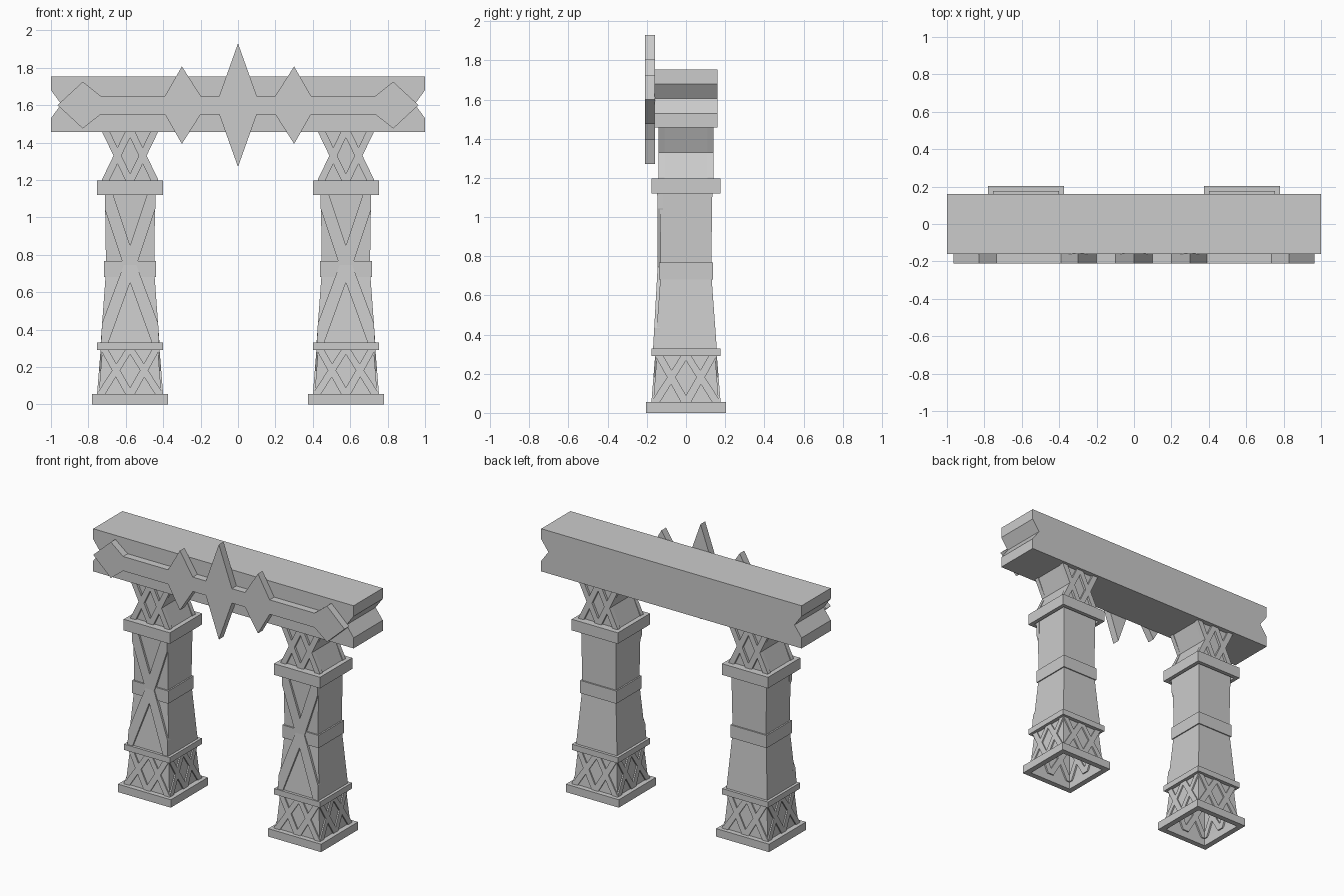
import bpy
import bmesh
from mathutils import Matrix

cube = bpy.data.objects.get("Cube")
if cube:
    bpy.data.objects.remove(cube, do_unlink=True)

stone = bpy.data.materials.new("grey_stone")
stone.use_nodes = True
stone.diffuse_color = (0.6, 0.6, 0.6, 1)
stone.node_tree.nodes["Principled BSDF"].inputs["Base Color"].default_value = (0.6, 0.6, 0.6, 1)


def finish(name, bm, x=0):
    bmesh.ops.recalc_face_normals(bm, faces=bm.faces)
    mesh = bpy.data.meshes.new(name)
    bm.to_mesh(mesh)
    bm.free()
    mesh.materials.append(stone)
    obj = bpy.data.objects.new(name, mesh)
    obj.location.x = x
    bpy.context.collection.objects.link(obj)
    return obj


def loft(bm, rings, caps=True):
    """Join rings of points with quads, optionally closing both ends."""
    rows = [[bm.verts.new(p) for p in ring] for ring in rings]
    n = len(rows[0])
    for a, b in zip(rows, rows[1:]):
        for i in range(n):
            j = (i + 1) % n
            bm.faces.new((a[i], a[j], b[j], b[i]))
    if caps:
        bm.faces.new(rows[0][::-1])
        bm.faces.new(rows[-1])


def square(h, z):
    return [(-h, -h, z), (h, -h, z), (h, h, z), (-h, h, z)]


def extrude_y(bm, outline, y0, y1):
    loft(bm, [[(x, y, z) for x, z in outline] for y in (y0, y1)])


def tapered_box(name, x, z0, z1, h0, h1, caps=True):
    bm = bmesh.new()
    loft(bm, [square(h0, z0), square(h1, z1)], caps)
    return finish(name, bm, x)


def frame(name, x, z0, z1, outer, inner):
    """Square ring with an open middle."""
    bm = bmesh.new()
    rings = [square(inner, z0), square(outer, z0), square(outer, z1), square(inner, z1)]
    loft(bm, rings + rings[:1], False)
    bmesh.ops.remove_doubles(bm, verts=bm.verts, dist=1e-5)
    return finish(name, bm, x)


def clip(poly, sign):
    """Keep the part of a polygon where sign * s <= 1."""
    out = []
    for p, q in zip(poly, poly[1:] + poly[:1]):
        a, b = 1 - sign * p[0], 1 - sign * q[0]
        if a >= 0:
            out.append(p)
        if a * b < 0:
            t = a / (a - b)
            out.append((p[0] + (q[0] - p[0]) * t, p[1] + (q[1] - p[1]) * t))
    return out


def braces(name, x, strips, width, z0, z1, half, out, sides, depth=0.03):
    """Raised diagonal strips on a tapered panel; s runs -1..1 across it."""
    bm = bmesh.new()

    def lerp(pair, z):
        return pair[0] + (pair[1] - pair[0]) * (z - z0) / (z1 - z0)

    for side in sides:
        start = len(bm.verts)
        for s0, s1 in strips:
            poly = [(s0 - width, z0), (s0 + width, z0), (s1 + width, z1), (s1 - width, z1)]
            poly = clip(clip(poly, 1), -1)
            loft(bm, [[(s * lerp(half, z), -lerp(out, z) + d, z) for s, z in poly]
                      for d in (0, depth)])
        bm.verts.ensure_lookup_table()
        bmesh.ops.rotate(bm, verts=bm.verts[start:], cent=(0, 0, 0),
                         matrix=Matrix.Rotation(side * 1.570796, 3, "Z"))
    return finish(name, bm, x)


DOUBLE_X = [(-0.9, 0), (0, -0.9), (0.9, 0), (0, 0.9)]

for label, x in (("left", 0.577), ("right", -0.577)):
    # Hollow plinth with lattice on all four sides
    frame(label + "_base_plate", x, 0, 0.055, 0.203, 0.165)
    tapered_box(label + "_plinth", x, 0.05, 0.3, 0.168, 0.148, False)
    braces(label + "_plinth_lattice", x, DOUBLE_X, 0.13, 0.05, 0.3,
           (0.177, 0.157), (0.177, 0.157), range(4), 0.02)
    tapered_box(label + "_plinth_band", x, 0.29, 0.33, 0.176, 0.176)

    # Shaft with a middle band and a tall cross on the front
    tapered_box(label + "_lower_shaft", x, 0.33, 0.7, 0.157, 0.13)
    tapered_box(label + "_middle_band", x, 0.68, 0.768, 0.139, 0.139)
    tapered_box(label + "_upper_shaft", x, 0.75, 1.17, 0.129, 0.135)
    braces(label + "_lower_cross", x, [(-1, 0), (1, 0)], 0.25, 0.33, 0.745,
           (0.155, 0.135), (0.168, 0.145), [0])
    braces(label + "_upper_cross", x, [(0, -1), (0, 1)], 0.26, 0.745, 1.15,
           (0.135, 0.135), (0.145, 0.147), [0])

    # Cap, recessed underneath
    frame(label + "_cap_rim", x, 1.12, 1.17, 0.177, 0.15)
    tapered_box(label + "_cap", x, 1.17, 1.197, 0.177, 0.177)

    # Hourglass neck with lattice front and back
    bm = bmesh.new()
    extrude_y(bm, [(-0.148, 1.19), (0.148, 1.19), (0.088, 1.33), (0.15, 1.47),
                   (-0.15, 1.47), (-0.088, 1.33)], -0.125, 0.125)
    finish(label + "_neck", bm, x)
    braces(label + "_neck_lattice", x, DOUBLE_X, 0.14, 1.19, 1.47,
           (0.15, 0.15), (0.141, 0.141), (0, 2))

# Crossbeam with notched ends
end = [(1, 1.457), (1, 1.53), (0.945, 1.605), (1, 1.68), (1, 1.753)]
bm = bmesh.new()
extrude_y(bm, end + [(-px, pz) for px, pz in reversed(end)], -0.16, 0.16)
finish("crossbeam", bm)

# Spiked ornament on the front, mirrored about its middle line and centre
MID = 1.6
quarter = [(0, 0.33), (0.1, 0.05), (0.2, 0.05), (0.3, 0.207),
           (0.39, 0.05), (0.735, 0.05), (0.83, 0.125), (0.965, 0)]
half = quarter + [(px, -h) for px, h in reversed(quarter[:-1])]
outline = half + [(-px, h) for px, h in reversed(half[1:-1])]
bm = bmesh.new()
extrude_y(bm, [(px, MID + h) for px, h in outline], -0.21, -0.159)
finish("spiked_ornament", bm)
